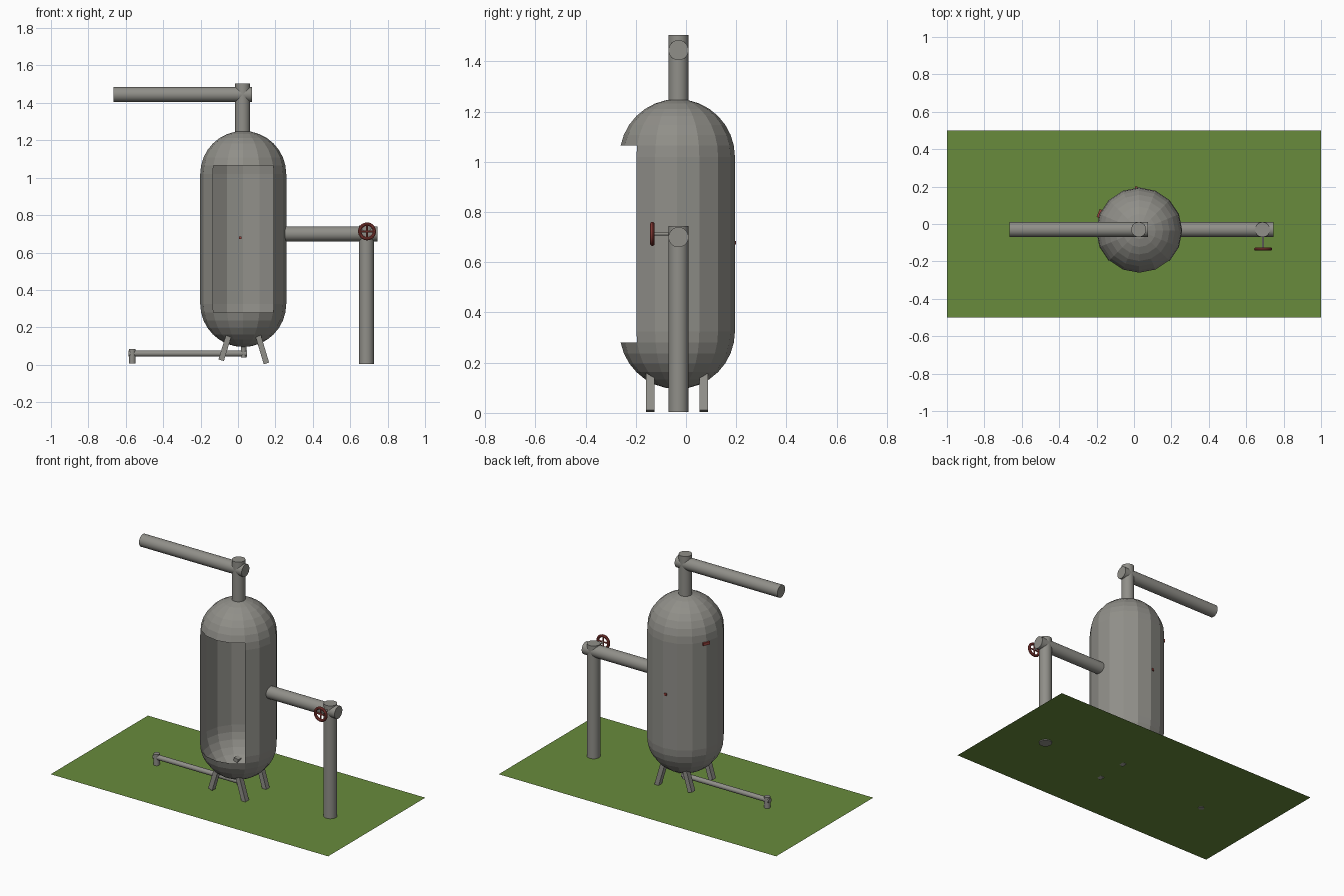
import bpy, bmesh, math
from mathutils import Vector

if "Cube" in bpy.data.objects:
    bpy.data.objects.remove(bpy.data.objects["Cube"])


def material(name, col):
    m = bpy.data.materials.new(name)
    m.diffuse_color = (*col, 1)
    m.use_nodes = True
    m.node_tree.nodes["Principled BSDF"].inputs["Base Color"].default_value = m.diffuse_color
    return m


GREY = material("pipe grey", (0.28, 0.275, 0.25))
GREEN = material("grass green", (0.14, 0.26, 0.045))
RED = material("valve red", (0.35, 0.06, 0.05))
CX, CY = 0.028, -0.035      # tank axis
PY = -0.03                  # all pipes run in this plane


def finish(name, mat, smooth=False):
    o = bpy.context.object
    o.name = name
    o.data.materials.append(mat)
    if smooth:
        bpy.ops.object.shade_smooth_by_angle()
    return o


def rod(name, a, b, r, mat=GREY, sides=32):
    a, b = Vector(a), Vector(b)
    d = b - a
    bpy.ops.mesh.primitive_cylinder_add(
        vertices=sides, radius=r, depth=d.length, location=(a + b) / 2,
        rotation=d.to_track_quat('Z', 'Y').to_euler())
    return finish(name, mat, True)


def box(name, loc, size, rot=(0, 0, 0), mat=GREY):
    bpy.ops.mesh.primitive_cube_add(size=1, location=loc, rotation=rot)
    bpy.context.object.scale = size
    return finish(name, mat)


# grass base
bpy.ops.mesh.primitive_plane_add(size=1, location=(0, 0, 0.01))
bpy.context.object.scale = (2, 1, 1)
finish("grass_base", GREEN)

# capsule tank: 16-sided lathe with an open front window
R, LOW, HIGH, N = 0.23, 0.325, 1.02, 16
profile = [(R * math.cos(math.radians(t)), LOW + R * math.sin(math.radians(t)))
           for t in [-90 + 11.25 * k for k in range(1, 9)]]
profile += [(r, LOW + HIGH - z) for r, z in reversed(profile)]
bm = bmesh.new()
rings = [[bm.verts.new((CX + r * math.cos(math.tau * i / N),
                        CY + r * math.sin(math.tau * i / N), z))
          for i in range(N)] for r, z in profile]
bottom = bm.verts.new((CX, CY, LOW - R))
top = bm.verts.new((CX, CY, HIGH + R))
for i in range(N):
    j = (i + 1) % N
    bm.faces.new((bottom, rings[0][j], rings[0][i]))
    bm.faces.new((top, rings[-1][i], rings[-1][j]))
    for a, b in zip(rings, rings[1:]):
        bm.faces.new((a[i], a[j], b[j], b[i]))
window = []
for f in bm.faces:
    c = f.calc_center_median()
    if 0.28 < c.z < 1.065 and c.y - CY < -abs(c.x - CX):
        window.append(f)
bmesh.ops.delete(bm, geom=window, context='FACES')
mesh = bpy.data.meshes.new("tank")
bm.to_mesh(mesh)
bm.free()
mesh.materials.append(GREY)
bpy.context.collection.objects.link(bpy.data.objects.new("tank", mesh))

# large pipes
rod("top_riser", (0.025, PY, 1.2), (0.025, PY, 1.505), 0.04)
rod("top_pipe", (-0.665, PY, 1.445), (0.075, PY, 1.445), 0.04)
rod("side_pipe", (0.23, PY, 0.7), (0.745, PY, 0.7), 0.04)
rod("side_downpipe", (0.687, PY, 0.004), (0.687, PY, 0.745), 0.04)

# small drain pipe
rod("drain_pipe", (-0.585, PY, 0.06), (0.047, PY, 0.06), 0.016)
rod("drain_foot", (-0.565, PY, 0.006), (-0.565, PY, 0.083), 0.018)
rod("drain_outlet", (0.03, PY, 0.04), (0.03, PY, 0.11), 0.015)

# four splayed legs
for side, xb, zb, xt in (("left", -0.09, 0.024, -0.05), ("right", 0.152, 0.007, 0.108)):
    for end, y in (("front", -0.142), ("back", 0.071)):
        a, b = Vector((xb, y, zb)), Vector((xt, y, 0.155))
        d = b - a
        box(f"{end}_{side}_leg", (a + b) / 2, (0.03, 0.034, d.length),
            (0, math.atan2(d.x, d.z), 0))

# valve hand wheel with spokes and stem
W = Vector((0.69, -0.134, 0.713))
bpy.ops.mesh.primitive_torus_add(major_segments=32, minor_segments=10, location=W,
                                 rotation=(math.pi / 2, 0, 0),
                                 major_radius=0.039, minor_radius=0.009)
finish("valve_wheel", RED, True)
rod("valve_spoke_flat", W - Vector((0.038, 0, 0)), W + Vector((0.038, 0, 0)), 0.005, RED, 8)
rod("valve_spoke_upright", W - Vector((0, 0, 0.038)), W + Vector((0, 0, 0.038)), 0.005, RED, 8)
rod("valve_stem", W, (W.x, PY, W.z), 0.006, GREY, 12)

# small red fittings through the back wall
box("back_fitting", (0.012, 0.19, 0.678), (0.014, 0.02, 0.014), mat=RED)
box("upper_fitting", (-0.182, 0.055, 1.01), (0.02, 0.045, 0.018), (0, 0, math.radians(-22)), RED)
